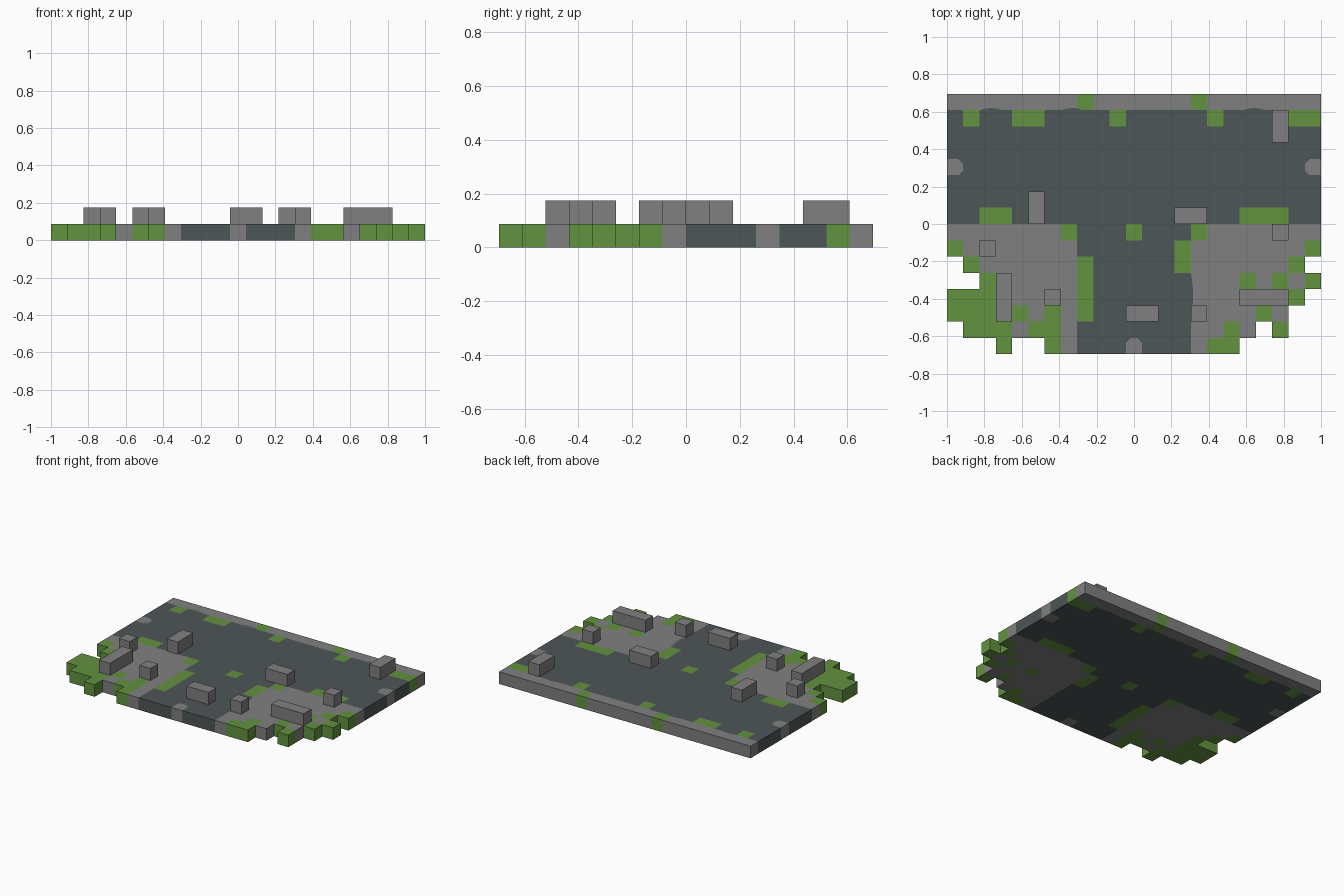
import bpy, bmesh, math
from mathutils import Vector

cube = bpy.data.objects.get("Cube")
if cube:
    bpy.data.objects.remove(cube, do_unlink=True)

# Tile plan seen from above, back row first: s stone, d road, g grass
PLAN = [
    "ssssssssgssssssgsssssss",
    "dgddggddddgdddddgddddgg",
    "ddddddddddddddddddddddd",
    "ddddddddddddddddddddddd",
    "sddddddddddddddddddddds",
    "ddddddddddddddddddddddd",
    "ddddddddddddddddddddddd",
    "ddggddddddddddddddgggdd",
    "sssssssgdddgdddgsssssss",
    "gsssssssddddddgsssssssg",
    ".gssssssgdddddgssssssg.",
    "..gsssssgddddddsssgsgsg",
    "gggsssssgddddddssssssg.",
    "gggsgsgsgddddddssssgs..",
    ".gggsggsdddddddssgs.g..",
    "...g..gsdddsdddsgg.....",
]
COLS, ROWS = len(PLAN[0]), len(PLAN)
T = 2 / COLS


def material(name, colour):
    m = bpy.data.materials.new(name)
    m.use_nodes = True
    m.diffuse_color = (*colour, 1)
    bsdf = next(n for n in m.node_tree.nodes if n.type == 'BSDF_PRINCIPLED')
    bsdf.inputs["Base Color"].default_value = (*colour, 1)
    bsdf.inputs["Roughness"].default_value = 0.9
    return m


stone = material("grey stone", (0.216, 0.216, 0.216))
road = material("dark road", (0.076, 0.093, 0.095))
grass = material("green grass", (0.122, 0.287, 0.05))


def corner(col, row, z=0.0):
    """Position of a tile corner on the plan."""
    return Vector((col * T - 1, (ROWS / 2 - row) * T, z))


def finish(bm, name, mat):
    mesh = bpy.data.meshes.new(name)
    bm.to_mesh(mesh)
    bm.free()
    mesh.materials.append(mat)
    ob = bpy.data.objects.new(name, mesh)
    bpy.context.collection.objects.link(ob)
    return ob


def tile(col, row):
    inside = 0 <= col < COLS and 0 <= row < ROWS
    return PLAN[row][col] if inside else "."


def ground(name, key, mat):
    """Slab of all tiles of one kind, walled only along the outer edge."""
    bm = bmesh.new()

    def face(points):
        bm.faces.new([bm.verts.new(p) for p in points])

    for r in range(ROWS):
        for c in range(COLS):
            if tile(c, r) != key:
                continue
            ring = [(c, r), (c, r + 1), (c + 1, r + 1), (c + 1, r)]
            face([corner(*p, T) for p in ring])
            face([corner(*p) for p in reversed(ring)])
            sides = [(c - 1, r), (c, r + 1), (c + 1, r), (c, r - 1)]
            for i, side in enumerate(sides):
                if tile(*side) == ".":
                    a, b = ring[i], ring[(i + 1) % 4]
                    face([corner(*a), corner(*b), corner(*b, T), corner(*a, T)])
    bmesh.ops.remove_doubles(bm, verts=bm.verts, dist=0.0001)
    return finish(bm, name, mat)


def block(name, col, row, wide, deep):
    """Loose stone block standing on the slab."""
    bm = bmesh.new()
    bmesh.ops.create_cube(bm, size=1)
    middle = corner(col + wide / 2, row + deep / 2, T * 1.5)
    for v in bm.verts:
        v.co = middle + Vector((v.co.x * wide * T, v.co.y * deep * T, v.co.z * T))
    return finish(bm, name, stone)


def plate(name, points):
    """Thin road-coloured plate on top of the slab."""
    bm = bmesh.new()
    f = bm.faces.new([bm.verts.new((p.x, p.y, T + 0.002)) for p in points])
    f.normal_update()
    if f.normal.z < 0:
        f.normal_flip()
    return finish(bm, name, road)


def worn_edge(name, start, end, bulge):
    """Shallow curved spill of road over the neighbouring stone."""
    side = Vector((start.y - end.y, end.x - start.x, 0)).normalized() * bulge
    steps = 8
    plate(name, [start.lerp(end, i / steps) + side * math.sin(math.pi * i / steps)
                 for i in range(steps + 1)])


# Ground slab
ground("stone_paving", "s", stone)
ground("road_surface", "d", road)
ground("grass_patches", "g", grass)

# Stone blocks: column, row, width, depth in tiles
blocks = {
    "back_left_block": (20, 1, 1, 2),
    "right_road_block": (5, 6, 1, 2),
    "left_road_block": (14, 7, 2, 1),
    "left_small_block": (20, 8, 1, 1),
    "right_small_block": (2, 9, 1, 1),
    "right_long_block": (3, 11, 1, 3),
    "right_inner_block": (6, 12, 1, 1),
    "left_long_block": (18, 12, 3, 1),
    "front_road_block": (11, 13, 2, 1),
    "left_inner_block": (15, 13, 1, 1),
}
for name, spec in blocks.items():
    block(name, *spec)

# Clipped corners on the lone stones at the road edges
clips = [(1, 4, -1, 1), (1, 5, -1, -1), (22, 4, 1, 1), (22, 5, 1, -1),
         (11, 15, 1, 1), (12, 15, -1, 1)]
for c, r, dx, dy in clips:
    plate("clipped_corner",
          [corner(c, r), corner(c + dx * 0.3, r), corner(c, r + dy * 0.3)])

# Worn borders where the road meets the stone
for c in (2, 7, 18.2):
    worn_edge("worn_back_border", corner(c, 1), corner(c + 1.4, 1), 0.011)
worn_edge("worn_left_border", corner(15, 13.8), corner(15, 11), -0.012)
